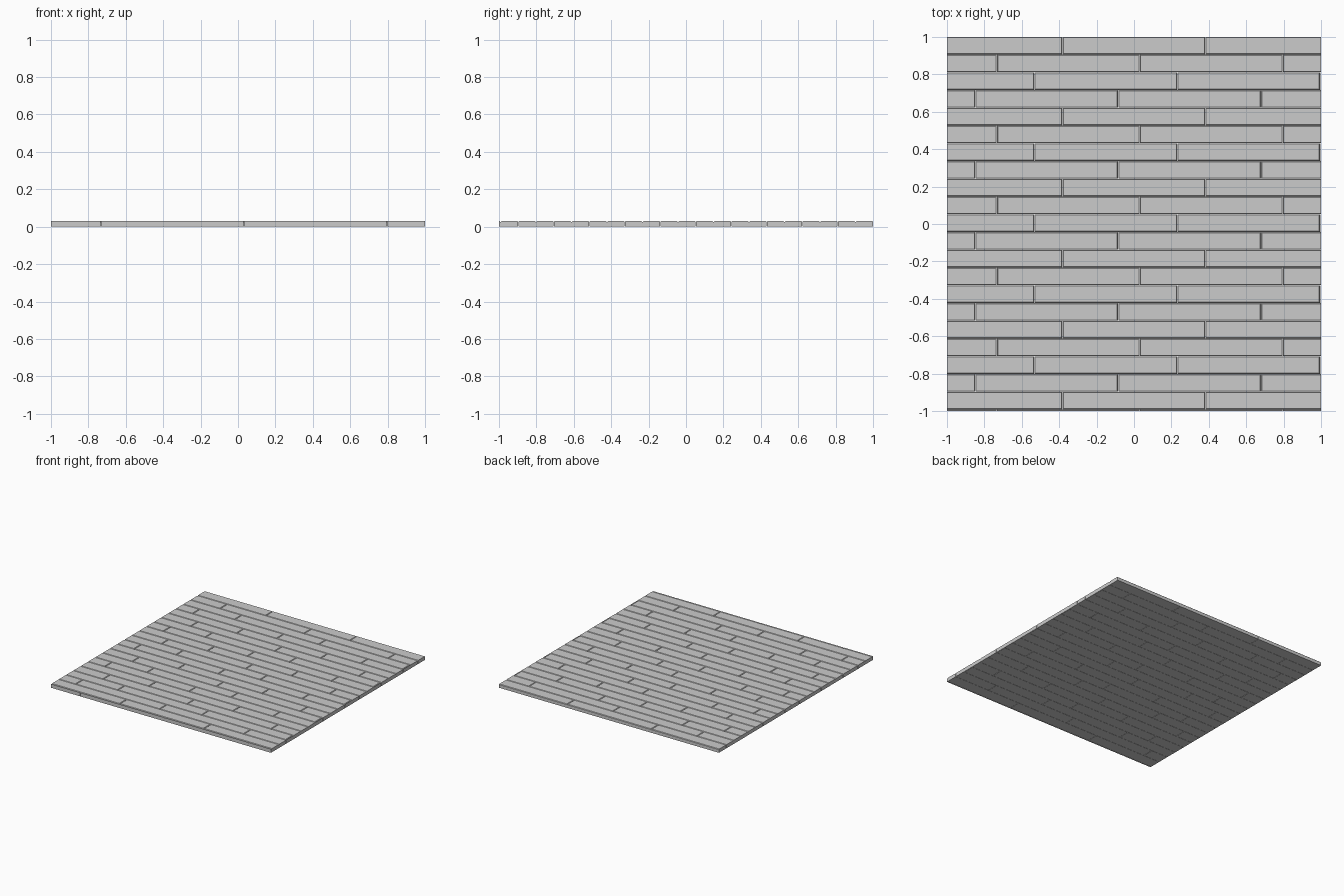
import bpy, bmesh
from mathutils import Matrix, Vector

if "Cube" in bpy.data.objects:
    bpy.data.objects.remove(bpy.data.objects["Cube"])

PITCH, LENGTH, HEIGHT = 0.0949, 0.764, 0.03
GAP, BEVEL = 0.002, 0.004
JOINTS = (-0.383, -0.733, -0.533, -0.849)   # first end joint of each row type


def plank(name, x0, x1, y0, y1):
    """Board with chamfered top edges, cut flush with the floor outline."""
    bm = bmesh.new()
    size = Vector((x1 - x0, y1 - y0, HEIGHT))
    centre = Vector(((x0 + x1) / 2, (y0 + y1) / 2, HEIGHT / 2))
    bmesh.ops.create_cube(bm, size=1, matrix=Matrix.Translation(centre) @ Matrix.Diagonal(size.to_4d()))
    top = [e for e in bm.edges if all(v.co.z > HEIGHT * 0.9 for v in e.verts)]
    bmesh.ops.bevel(bm, geom=top, offset=BEVEL, segments=1, affect='EDGES')
    for normal in ((1, 0, 0), (-1, 0, 0), (0, 1, 0), (0, -1, 0)):
        bmesh.ops.bisect_plane(bm, geom=bm.verts[:] + bm.edges[:] + bm.faces[:],
                               plane_co=normal, plane_no=normal, clear_outer=True)
        bmesh.ops.holes_fill(bm, edges=[e for e in bm.edges if e.is_boundary])
    bmesh.ops.recalc_face_normals(bm, faces=bm.faces[:])
    mesh = bpy.data.meshes.new(name)
    bm.to_mesh(mesh)
    bm.free()
    bpy.context.collection.objects.link(bpy.data.objects.new(name, mesh))


# Staggered rows from back to front; the last row is a trimmed sliver
for row in range(22):
    y1 = 1 - row * PITCH
    x = JOINTS[row % 4] - LENGTH
    col = 0
    while x < 1:
        plank(f"plank_{row}_{col}", x + GAP / 2, x + LENGTH - GAP / 2, y1 - PITCH + GAP, y1)
        x += LENGTH
        col += 1
